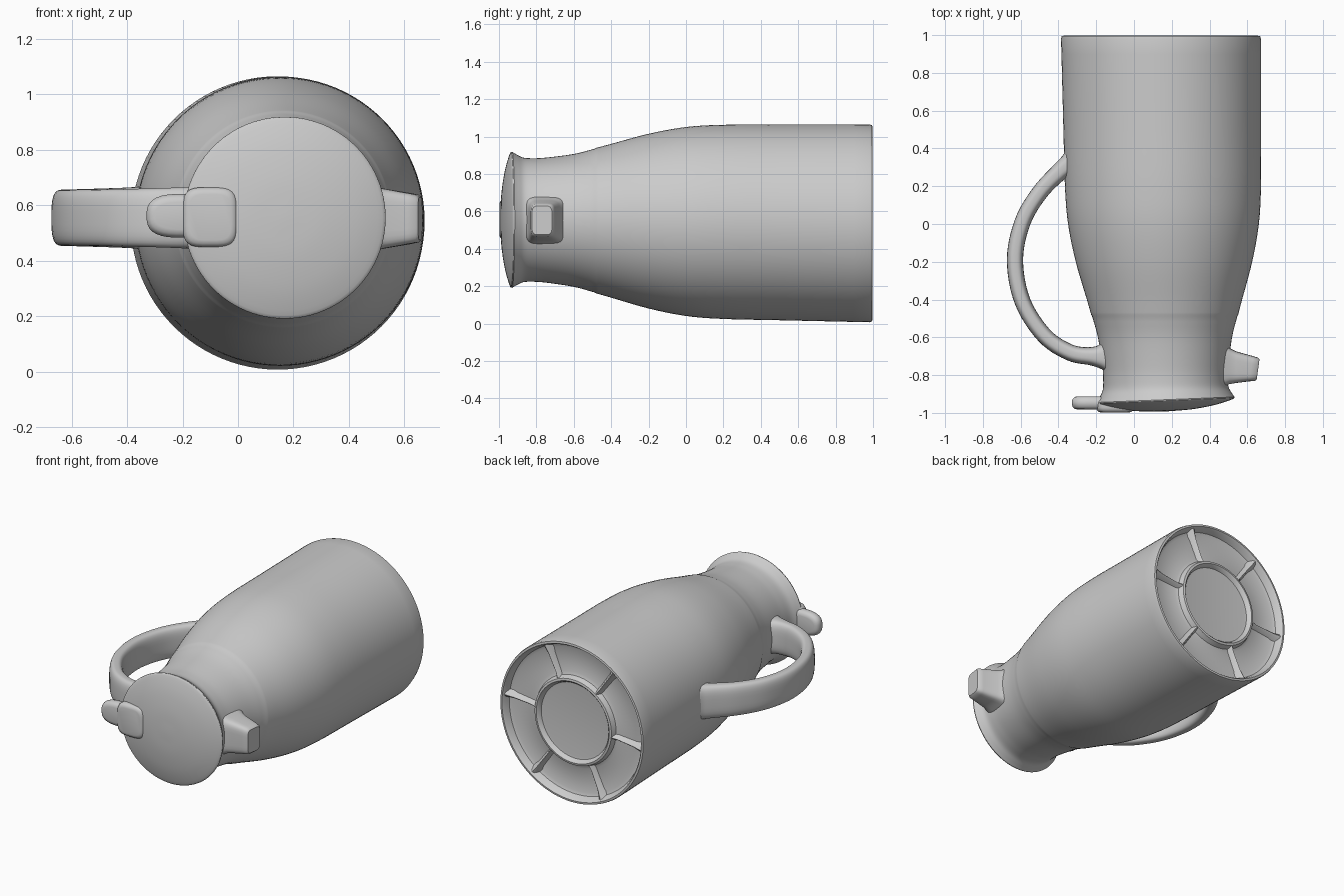
import bpy, bmesh
from math import sin, cos, pi, radians
from mathutils import Vector

if "Cube" in bpy.data.objects:
    bpy.data.objects.remove(bpy.data.objects["Cube"])


def spline(pts, n):
    """Smooth curve through the points, n steps per span."""
    p = [Vector(q) for q in pts]
    p = [2 * p[0] - p[1]] + p + [2 * p[-1] - p[-2]]
    out = []
    for i in range(1, len(p) - 2):
        a, b, c, d = p[i - 1:i + 3]
        for k in range(n):
            t = k / n
            out.append(0.5 * (2 * b + (c - a) * t + (2 * a - 5 * b + 4 * c - d) * t * t
                              + (3 * b - a - 3 * c + d) * t ** 3))
    return out + [p[-2]]


def skin(name, rings, cap_start=True, cap_end=True):
    """Join equal rings of points into a surface."""
    bm = bmesh.new()
    vs = [[bm.verts.new(p) for p in r] for r in rings]
    n = len(vs[0])
    for a, b in zip(vs, vs[1:]):
        for i in range(n):
            j = (i + 1) % n
            bm.faces.new((a[i], a[j], b[j], b[i]))
    if cap_start:
        bm.faces.new(vs[0][::-1])
    if cap_end:
        bm.faces.new(vs[-1])
    bmesh.ops.recalc_face_normals(bm, faces=bm.faces[:])
    me = bpy.data.meshes.new(name)
    bm.to_mesh(me)
    bm.free()
    ob = bpy.data.objects.new(name, me)
    bpy.context.collection.objects.link(ob)
    return ob


def centre(y):
    t = (1 - y) / 1.93
    return 0.1425 + 0.026 * t, 0.536 + 0.019 * t


def lathe_ring(y, r, n=96):
    """Circle round the slightly leaning body axis; the lid end is tilted."""
    cx, cz = centre(y)
    tilt = 0.04 * min(1, max(0, (-0.8 - y) / 0.13))
    return [(cx + r * cos(2 * pi * i / n), y + tilt * r * cos(2 * pi * i / n),
             cz + r * sin(2 * pi * i / n)) for i in range(n)]


def oval(c, u, v, p, n=32):
    """Rounded-rectangle ring with half-axes u and v."""
    f = lambda w: abs(w) ** (2 / p) * (1 if w > 0 else -1)
    c, u, v = Vector(c), Vector(u), Vector(v)
    return [c + u * f(cos(2 * pi * (i + .5) / n)) + v * f(sin(2 * pi * (i + .5) / n))
            for i in range(n)]


# Body: curved wall, then the recessed base with its raised inner ring
wall = spline([(-.93, .364), (-.905, .349), (-.87, .333), (-.82, .330), (-.75, .334),
               (-.6, .355), (-.49, .384)], 4)
wall += spline([(-.48, .389), (-.4, .411), (-.2, .467), (0, .505), (.2, .519),
                (.5, .523), (.98, .529)], 6)
base = [(.995, .525), (.997, .512), (.985, .503), (.95, .49), (.942, .47), (.942, .315),
        (.95, .295), (.982, .282), (.985, .268), (.975, .258), (.957, .25), (.955, .235)]
skin("body", [lathe_ring(y, r) for y, r in wall + [Vector(b) for b in base]], cap_start=False)

# Lid: shallow dome closing the flared mouth
dome = spline([(-.93, .364), (-.942, .352), (-.968, .26), (-.986, .14), (-.992, .02)], 4)
skin("lid", [lathe_ring(y, r) for y, r in dome], cap_start=False)

# Six tapered ribs across the base recess
for k in range(6):
    a = radians(6 + 60 * k)
    d, s = Vector((cos(a), 0, sin(a))), Vector((-sin(a), 0, cos(a)))
    rings = []
    for r, w, h in [(.272, .016, .982), (.32, .012, .974), (.44, .014, .978), (.505, .024, .988)]:
        c = Vector((.1425, 0, .536)) + d * r
        rings.append([c + s * q + Vector((0, y, 0)) for q, y in
                      [(-w * 1.6, .938), (-w * .6, h - .008), (0, h),
                       (w * .6, h - .008), (w * 1.6, .938)]])
    skin(f"base_rib_{k + 1}", rings)

# Handle: flattened section swept along a side arc, flaring into the body
path = spline([(-.33, .325), (-.39, .28), (-.50, .165), (-.59, .01), (-.63, -.19),
               (-.59, -.41), (-.475, -.59), (-.34, -.68), (-.22, -.70), (-.13, -.70)], 6)
rings = []
last = len(path) - 1
for i, p in enumerate(path):
    t = (path[min(i + 1, last)] - path[max(i - 1, 0)]).normalized()
    e = abs(2 * i / last - 1)
    thick = .043 + .022 * e ** 6 + (.035 * max(0, (i - last + 8) / 8) ** 2)
    rings.append(oval((p.x, p.y, .555), (-t.y * thick, t.x * thick, 0),
                      (0, 0, .101 + .014 * e ** 2), 3.2))
skin("handle", rings)

# Hinge boss opposite the handle: tapered block with a slanted end
boss = [(.44, -.75, .12, .135), (.485, -.75, .108, .122), (.505, -.752, .096, .113),
        (.54, -.758, .084, .106), (.62, -.766, .067, .092), (.648, -.769, .062, .086),
        (.657, -.770, .054, .077)]
skin("side_boss", [oval((x, y, .552), (.14 * hy if x > .6 else 0, hy, 0), (0, 0, hz), 5)
                   for x, y, hy, hz in boss])


# Thumb lever and the raised pad that carries it on the lid
def pillow(name, cx, cz, hx, hz, y0, y1, p, r):
    steps = [(0, 1), (.13, .5), (.5, .13), (1, 0)]
    prof = [(y0 + r * a, r * b) for a, b in steps]
    prof += [(y1 - r * a, r * b) for a, b in reversed(steps)]
    skin(name, [oval((cx, y, cz), (hx - o, 0, 0), (0, 0, hz - o), p) for y, o in prof])


pillow("thumb_lever", -.2, .562, .13, .079, -.982, -.912, 2.8, .03)
pillow("lever_pad", -.1, .557, .1, .108, -.998, -.925, 4, .025)

# Smooth shading with crisp edges
for ob in bpy.context.collection.objects:
    ob.select_set(True)
    bpy.context.view_layer.objects.active = ob
bpy.ops.object.shade_smooth_by_angle(angle=radians(40))
